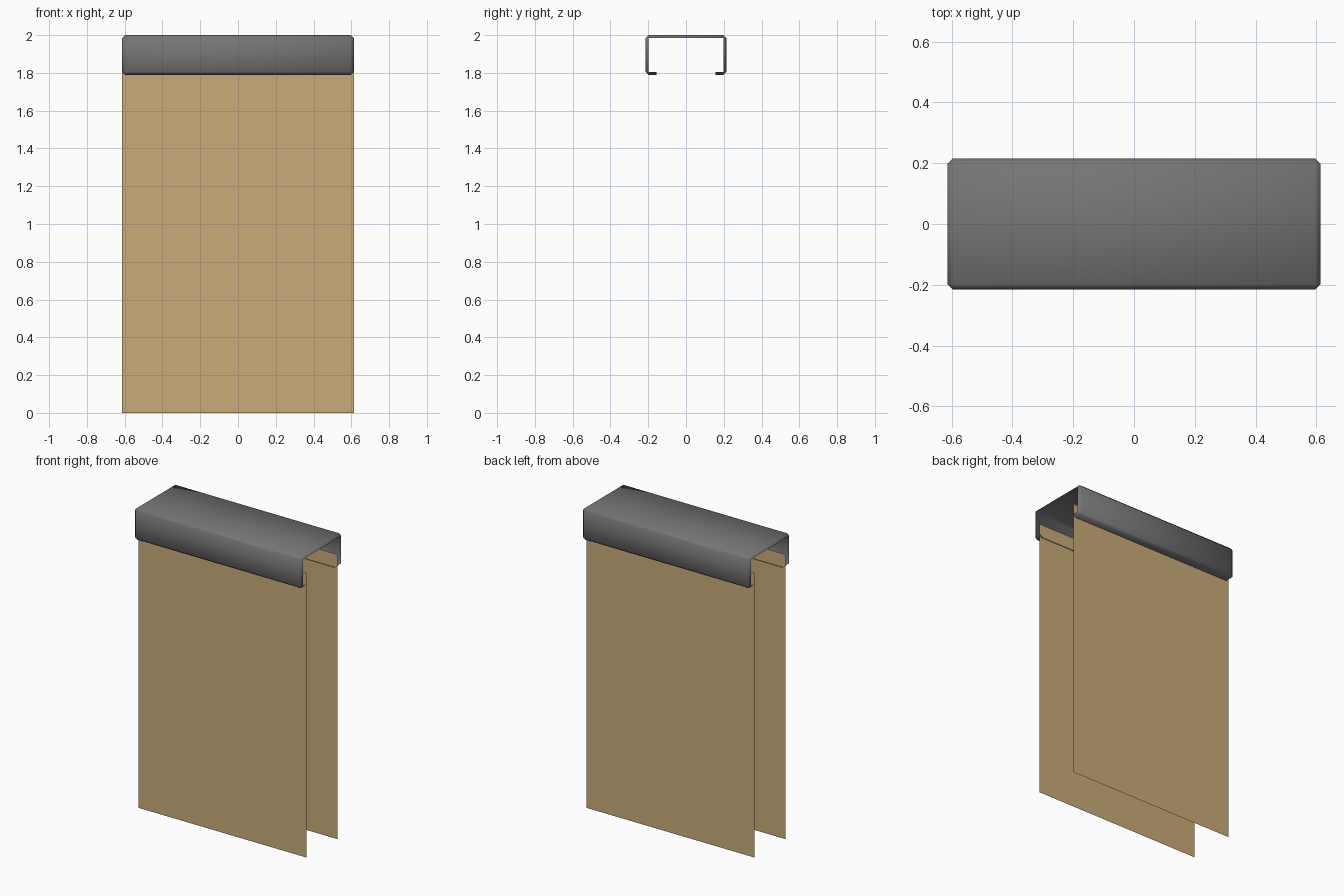
import bpy
import bmesh

HALF_X, HALF_Y = 0.613, 0.215      # outer half sizes of the rail
RAIL_LOW, RAIL_TOP = 1.79, 2.0
BEVEL = 0.016
SLOT = 0.155                       # half width of the open slot underneath
PANEL_Y, PANEL_TOP = 0.16, 1.88

cube = bpy.data.objects.get("Cube")
if cube:
    bpy.data.objects.remove(cube, do_unlink=True)


def make_material(name, color):
    mat = bpy.data.materials.new(name)
    mat.use_nodes = True
    mat.diffuse_color = color
    mat.node_tree.nodes["Principled BSDF"].inputs["Base Color"].default_value = color
    return mat


def make_object(name, bm, mat):
    mesh = bpy.data.meshes.new(name)
    bm.to_mesh(mesh)
    bm.free()
    mesh.materials.append(mat)
    obj = bpy.data.objects.new(name, mesh)
    bpy.context.collection.objects.link(obj)
    return obj


grey = make_material("dark grey metal", (0.18, 0.18, 0.18, 1))
tan = make_material("tan board", (0.59, 0.41, 0.19, 1))

# Rail: bevelled sheet box with open ends and a slot along the bottom
bm = bmesh.new()
bmesh.ops.create_cube(bm, size=2)
height = RAIL_TOP - RAIL_LOW
bmesh.ops.scale(bm, vec=(HALF_X, HALF_Y, height / 2), verts=bm.verts)
bmesh.ops.translate(bm, vec=(0, 0, RAIL_LOW + height / 2), verts=bm.verts)
bmesh.ops.bevel(bm, geom=bm.edges[:], offset=BEVEL, segments=1,
                affect='EDGES', profile=0.5)
bm.normal_update()
ends = [f for f in bm.faces if abs(f.normal.x) > 0.9]
bmesh.ops.delete(bm, geom=ends, context='FACES')

for side in (-1, 1):
    low = [f for f in bm.faces if f.normal.z < -0.5 and abs(f.normal.y) < 0.1]
    geom = low + list({e for f in low for e in f.edges})
    geom += list({v for f in low for v in f.verts})
    bmesh.ops.bisect_plane(bm, geom=geom, plane_co=(0, side * SLOT, 0),
                           plane_no=(0, 1, 0))
    bm.normal_update()
slot = [f for f in bm.faces if f.normal.z < -0.5
        and abs(f.calc_center_median().y) < SLOT / 2]
bmesh.ops.delete(bm, geom=slot, context='FACES')
for f in bm.faces:
    f.smooth = True
make_object("top_rail", bm, grey)

# Hanging panels: thin sheets held by the two lips of the rail
for name, side in (("front_panel", -1), ("back_panel", 1)):
    bm = bmesh.new()
    corners = [(-HALF_X, 0), (HALF_X, 0), (HALF_X, PANEL_TOP), (-HALF_X, PANEL_TOP)]
    face = bm.faces.new([bm.verts.new((x, side * PANEL_Y, z)) for x, z in corners])
    if side > 0:
        face.normal_flip()
    make_object(name, bm, tan)
